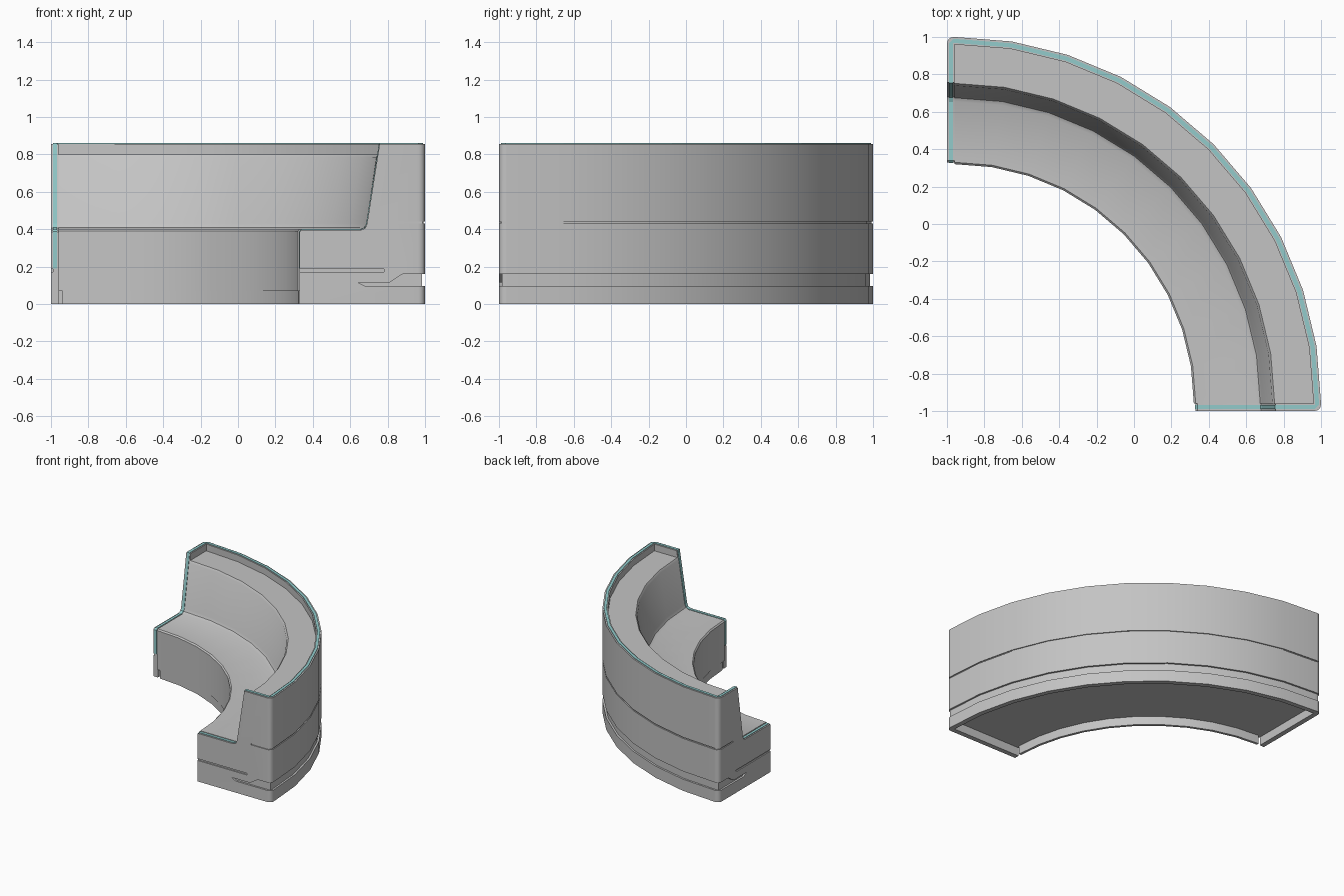
import bpy, bmesh, math
from mathutils import Vector

cube = bpy.data.objects.get("Cube")
if cube:
    bpy.data.objects.remove(cube, do_unlink=True)

C = -0.96        # arc centre on both x and y
STEPS = 10       # segments in the quarter turn
END = -1.0       # outer face of the end panels


def material(name, color):
    m = bpy.data.materials.new(name)
    m.use_nodes = True
    m.diffuse_color = color
    m.node_tree.nodes["Principled BSDF"].inputs["Base Color"].default_value = color
    return m


GREY = material("grey upholstery", (0.55, 0.55, 0.55, 1))
TEAL = material("teal piping", (0.29, 0.6, 0.6, 1))


def make(name, bm, mat):
    bmesh.ops.recalc_face_normals(bm, faces=bm.faces)
    mesh = bpy.data.meshes.new(name)
    bm.to_mesh(mesh)
    bm.free()
    mesh.materials.append(mat)
    ob = bpy.data.objects.new(name, mesh)
    bpy.context.collection.objects.link(ob)
    return ob


def smooth(ob):
    bpy.ops.object.select_all(action='DESELECT')
    ob.select_set(True)
    bpy.context.view_layer.objects.active = ob
    bpy.ops.object.shade_smooth_by_angle(angle=math.radians(30))


def polar(r, deg, z):
    a = math.radians(deg)
    return Vector((C + r * math.cos(a), C + r * math.sin(a), z))


def sweep(name, profile, start=0, stop=90):
    """Turn a closed (x, z) profile through the quarter circle."""
    bm = bmesh.new()
    rings = []
    for i in range(STEPS + 1):
        deg = start + (stop - start) * i / STEPS
        rings.append([bm.verts.new(polar(x - C, deg, z)) for x, z in profile])
    n = len(profile)
    for a, b in zip(rings, rings[1:]):
        for k in range(n):
            bm.faces.new((a[k], a[(k + 1) % n], b[(k + 1) % n], b[k]))
    bm.faces.new(rings[0])
    bm.faces.new(rings[-1])
    ob = make(name, bm, GREY)
    smooth(ob)
    return ob


def prism(name, profile, y0, y1, corner=0):
    """Extrude an (x, z) profile along y, rounding the outer upright edge."""
    bm = bmesh.new()
    a = [bm.verts.new((x, y0, z)) for x, z in profile]
    b = [bm.verts.new((x, y1, z)) for x, z in profile]
    n = len(profile)
    for k in range(n):
        bm.faces.new((a[k], a[(k + 1) % n], b[(k + 1) % n], b[k]))
    bm.faces.new(a)
    bm.faces.new(b)
    if corner:
        edges = [e for e in bm.edges
                 if all(v.co.x > 0.99 and v.co.y < C - 0.01 for v in e.verts)]
        bmesh.ops.bevel(bm, geom=edges, offset=corner, segments=4,
                        profile=0.5, affect='EDGES')
    return make(name, bm, GREY)


def box(x0, x1, z0, z1):
    return [(x0, z0), (x1, z0), (x1, z1), (x0, z1)]


# Seat and backrest cushion in one L-shaped sweep
sweep("seat_and_backrest", [
    (0.32, 0.07), (0.32, 0.39), (0.33, 0.4), (0.655, 0.4), (0.675, 0.41),
    (0.686, 0.43), (0.74, 0.785), (0.752, 0.8), (0.965, 0.8), (0.965, 0.07)])

# Outer back wall with seam and base groove
sweep("back_shell", [
    (0.96, 0), (1, 0), (1, 0.095), (0.985, 0.095), (0.985, 0.16), (1, 0.16),
    (1, 0.43), (0.992, 0.43), (0.992, 0.44), (1, 0.44), (1, 0.855),
    (0.96, 0.855)])

# Recessed skirt under the seat front
sweep("front_skirt", box(0.324, 0.345, 0, 0.07), 1, 89)

# End panel with decorative grooves cut in
panel = prism("left_end_panel", [
    (0.33, 0), (0.33, 0.385), (0.34, 0.395), (0.655, 0.395), (0.68, 0.405),
    (0.69, 0.43), (0.757, 0.855), (1, 0.855), (1, 0)], END, C, corner=0.036)
wedge = [(0.64, 0.115), (0.68, 0.095), (1.1, 0.095), (1.1, 0.16),
         (0.88, 0.16), (0.81, 0.115)]
cutters = [
    prism("wedge_cutter", wedge, -1.1, END + 0.015),
    prism("base_groove_cutter", box(0.985, 1.1, 0.095, 0.16), -1.1, -0.9),
    prism("low_seam_cutter", box(0.3, 0.78, 0.172, 0.186), -1.1, END + 0.01),
    prism("high_seam_cutter", box(0.82, 1.1, 0.43, 0.44), -1.1, END + 0.008),
    prism("side_seam_cutter", box(0.992, 1.1, 0.43, 0.44), -1.1, -0.9)]
for c in cutters:
    c.hide_render = True
    mod = panel.modifiers.new(c.name, 'BOOLEAN')
    mod.operation = 'DIFFERENCE'
    mod.solver = 'EXACT'
    mod.object = c
deps = bpy.context.evaluated_depsgraph_get()
carved = bpy.data.meshes.new_from_object(panel.evaluated_get(deps))
panel.modifiers.clear()
panel.data = carved
for c in cutters:
    bpy.data.objects.remove(c, do_unlink=True)

# Second end panel, reflected across the diagonal
twin = bpy.data.objects.new("right_end_panel", carved.copy())
bpy.context.collection.objects.link(twin)
for v in twin.data.vertices:
    v.co.x, v.co.y = v.co.y, v.co.x
twin.data.flip_normals()
smooth(panel)
smooth(twin)

# Piping ribbon: up one panel edge, round the rim, down the other
LIFT = 0.003
edge = [(0.33 - LIFT, 0.19), (0.33 - LIFT, 0.386), (0.339, 0.398),
        (0.654, 0.398), (0.678, 0.408), (0.687, 0.43),
        (0.755, 0.855 + LIFT), (0.966, 0.855 + LIFT)]
TOP = 0.855 + LIFT
half = [(Vector((x, -0.99, z)), Vector((x, -0.968, z))) for x, z in edge]
half.append((Vector((0.99, -0.966, TOP)), Vector((0.968, -0.966, TOP))))
arc = [(polar(0.99 - C, 9 * i, TOP), polar(0.968 - C, 9 * i, TOP))
       for i in range(STEPS + 1)]
other = [tuple(Vector((p.y, p.x, p.z)) for p in pair) for pair in reversed(half)]
bm = bmesh.new()
pairs = [[bm.verts.new(p) for p in pair] for pair in half + arc + other]
for (a, b), (c, d) in zip(pairs, pairs[1:]):
    bm.faces.new((a, b, d, c))
bmesh.ops.remove_doubles(bm, verts=bm.verts, dist=0.001)
piping = make("rim_piping", bm, TEAL)
solid = piping.modifiers.new("thickness", 'SOLIDIFY')
solid.thickness = 0.004
solid.offset = 0
